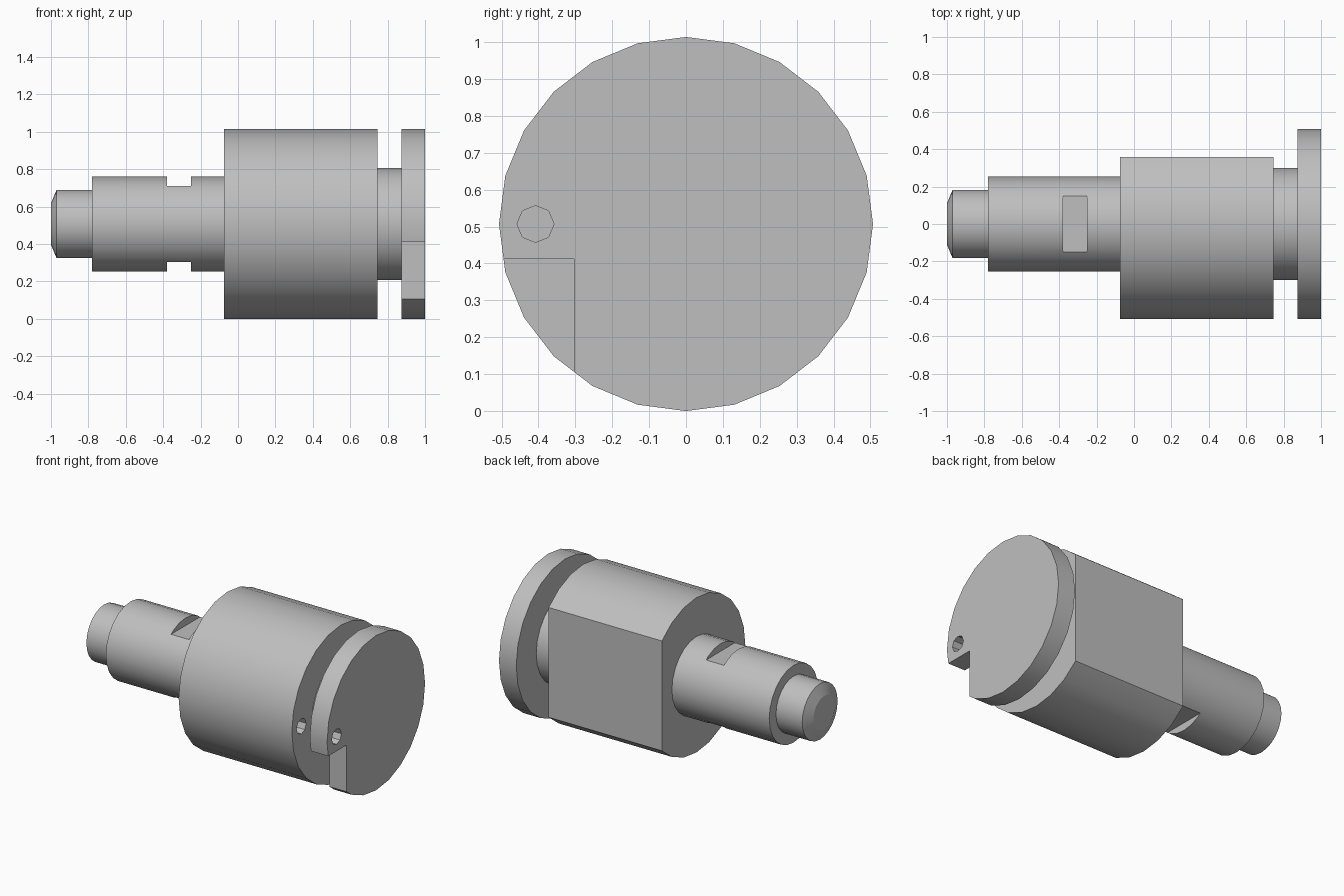
import bpy, bmesh
from math import pi, radians
from mathutils import Matrix, Vector

if "Cube" in bpy.data.objects:
    bpy.data.objects.remove(bpy.data.objects["Cube"])

AXIS_Z = 0.507   # height of the turning axis
R = 0.507        # radius of body and flange

steel = bpy.data.materials.new("plain_grey_steel")
steel.use_nodes = True
grey = (0.52, 0.52, 0.52, 1)
steel.diffuse_color = grey
steel.node_tree.nodes["Principled BSDF"].inputs["Base Color"].default_value = grey


def add_object(name, bm):
    bmesh.ops.recalc_face_normals(bm, faces=bm.faces)
    mesh = bpy.data.meshes.new(name)
    bm.to_mesh(mesh)
    bm.free()
    mesh.materials.append(steel)
    obj = bpy.data.objects.new(name, mesh)
    bpy.context.collection.objects.link(obj)
    return obj


def lathe(name, profile, sides):
    """Turn (x, radius) points around the x axis, closing both ends with caps."""
    bm = bmesh.new()
    rings = []
    for x, r in profile:
        ring = bmesh.ops.create_circle(
            bm, segments=sides, radius=r,
            matrix=Matrix.Translation((x, 0, AXIS_Z)) @ Matrix.Rotation(pi / 2, 4, 'Y'))
        rings.append(ring["verts"])
    for a, b in zip(rings, rings[1:]):
        for i in range(sides):
            j = (i + 1) % sides
            bm.faces.new((a[i], a[j], b[j], b[i]))
    bm.faces.new(rings[0])
    bm.faces.new(rings[-1])
    return add_object(name, bm)


def box(name, low, high):
    low, high = Vector(low), Vector(high)
    bm = bmesh.new()
    bmesh.ops.create_cube(bm, size=1, matrix=Matrix.Translation((low + high) / 2)
                          @ Matrix.Diagonal((*(high - low), 1)))
    return add_object(name, bm)


# Stepped spindle turned from one piece: tip, shaft, body, neck, flange
spindle = lathe("stepped_spindle", [
    (-1, 0.11), (-0.97, 0.183), (-0.78, 0.183), (-0.78, 0.253),
    (-0.075, 0.253), (-0.075, R), (0.745, R), (0.745, 0.3),
    (0.875, 0.3), (0.875, R), (1, R)], 24)

cutters = [
    # Flat on the back of the body
    box("body_flat_cutter", (-0.2, 0.357, -0.2), (0.8, 0.8, 1.2)),
    # Square notch in the flange
    box("flange_notch_cutter", (0.8, -0.8, -0.2), (1.1, -0.303, 0.412)),
]
# Wrench flats above and below the shaft
for side in (1, -1):
    zs = sorted((AXIS_Z + side * 0.202, AXIS_Z + side * 0.4))
    cutters.append(box("wrench_flat_cutter", (-0.38, -0.4, zs[0]), (-0.25, 0.4, zs[1])))
# Pin hole through the flange and into the body
pin = lathe("pin_hole_cutter", [(0.35, 0.05), (1.1, 0.05)], 8)
pin.data.transform(Matrix.Translation((0, -0.408, 0)))
cutters.append(pin)

bpy.ops.object.select_all(action='DESELECT')
bpy.context.view_layer.objects.active = spindle
spindle.select_set(True)
for cutter in cutters:
    cutter.hide_render = True
    cut = spindle.modifiers.new(cutter.name, 'BOOLEAN')
    cut.operation = 'DIFFERENCE'
    cut.solver = 'EXACT'
    cut.object = cutter
    bpy.ops.object.modifier_apply(modifier=cut.name)
for cutter in cutters:
    bpy.data.objects.remove(cutter)

bpy.ops.object.shade_smooth_by_angle(angle=radians(20))
